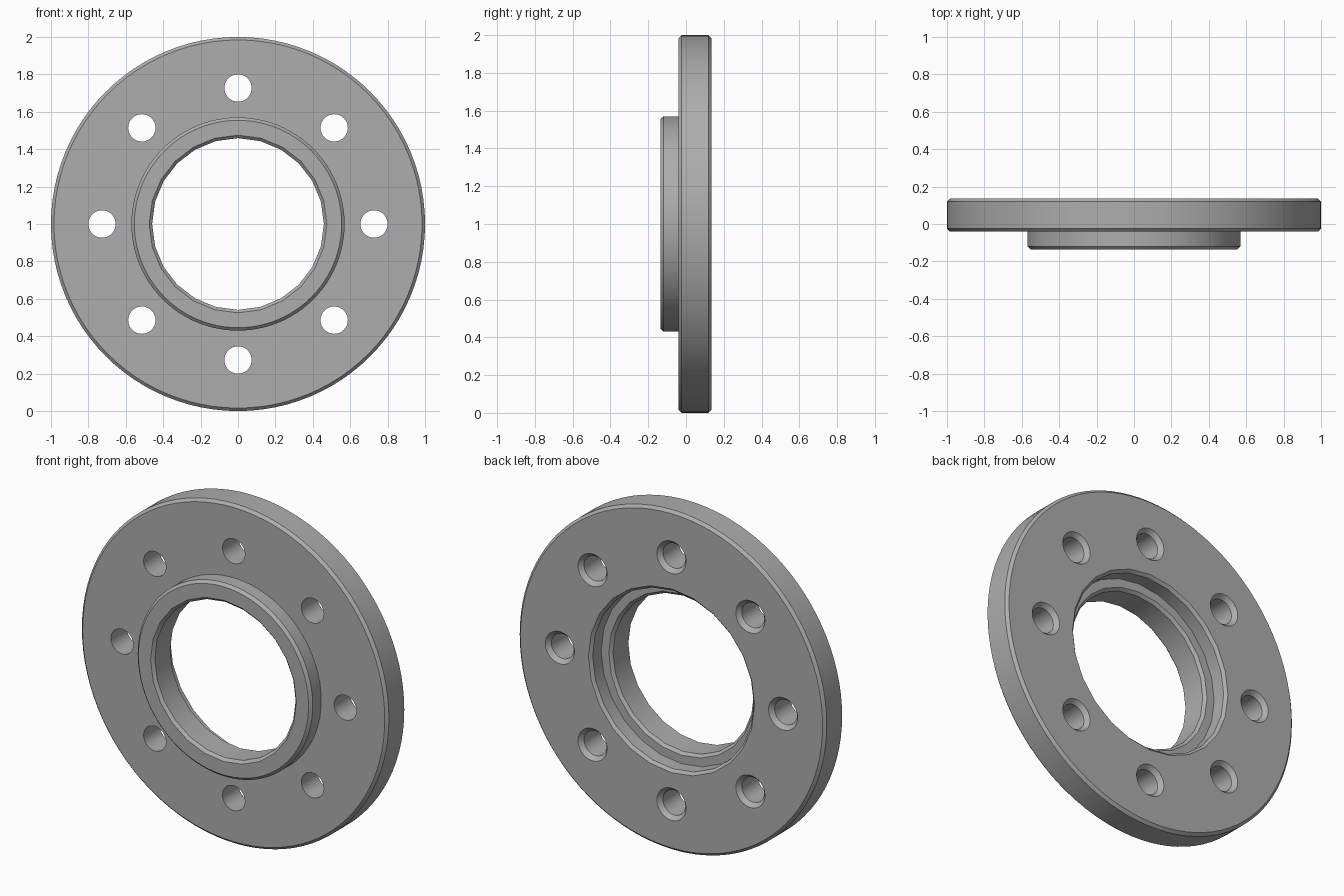
import bpy
import bmesh
import math
from mathutils import Matrix

cube = bpy.data.objects.get("Cube")
if cube:
    bpy.data.objects.remove(cube)

steel = bpy.data.materials.new("steel grey")
steel.use_nodes = True
grey = (0.42, 0.42, 0.42, 1)
steel.diffuse_color = grey
steel.node_tree.nodes["Principled BSDF"].inputs["Base Color"].default_value = grey

CENTRE_Z = 1.0
FRONT, FACE, BACK = -0.135, -0.04, 0.135   # hub front, flange front, flange back
BEVEL = 0.016


def lathe(name, profile, sides, x=0.0, z=CENTRE_Z):
    """Closed solid turned about the y axis from (radius, y) pairs."""
    bm = bmesh.new()
    rings = []
    for radius, y in profile:
        ring = []
        for i in range(sides):
            a = math.tau * i / sides
            ring.append(bm.verts.new((x + radius * math.sin(a), y, z + radius * math.cos(a))))
        rings.append(ring)
    for low, high in zip(rings, rings[1:]):
        for i in range(sides):
            j = (i + 1) % sides
            bm.faces.new((low[i], low[j], high[j], high[i]))
    bm.faces.new(rings[0])
    bm.faces.new(rings[-1])
    bmesh.ops.recalc_face_normals(bm, faces=bm.faces)
    mesh = bpy.data.meshes.new(name)
    bm.to_mesh(mesh)
    bm.free()
    mesh.materials.append(steel)
    obj = bpy.data.objects.new(name, mesh)
    bpy.context.collection.objects.link(obj)
    return obj


def cut(target, cutter):
    """Subtract the cutter, then discard it."""
    cutter.hide_render = True
    mod = target.modifiers.new("cut", "BOOLEAN")
    mod.operation = "DIFFERENCE"
    mod.solver = "EXACT"
    mod.object = cutter
    bpy.ops.object.select_all(action="DESELECT")
    target.select_set(True)
    bpy.context.view_layer.objects.active = target
    bpy.ops.object.modifier_apply(modifier=mod.name)
    bpy.data.objects.remove(cutter)


# Flange disc with its raised front hub
flange = lathe("flange", [
    (0.57 - BEVEL, FRONT), (0.57, FRONT + BEVEL), (0.57, FACE),
    (1 - BEVEL, FACE), (1, FACE + BEVEL),
    (1, BACK - BEVEL), (1 - BEVEL, BACK)], 96)

# Central bore: chamfered at the front, stepped recess at the back
STEP = 0.04
cut(flange, lathe("bore_cutter", [
    (0.495, FRONT - 0.02), (0.475, FRONT), (0.459, FRONT + BEVEL),
    (0.459, STEP - BEVEL), (0.475, STEP), (0.525, STEP),
    (0.525, BACK - BEVEL), (0.541, BACK), (0.561, BACK + 0.02)], 24))

# Ring of bolt holes, countersunk at the back
for k in range(8):
    a = math.tau * k / 8
    cut(flange, lathe("bolt_hole_cutter", [
        (0.073, FRONT - 0.1), (0.073, BACK - 0.025),
        (0.095, BACK), (0.113, BACK + 0.02)], 32,
        x=0.727 * math.sin(a), z=CENTRE_Z + 0.727 * math.cos(a)))

bpy.ops.object.shade_smooth_by_angle(angle=math.radians(30))
